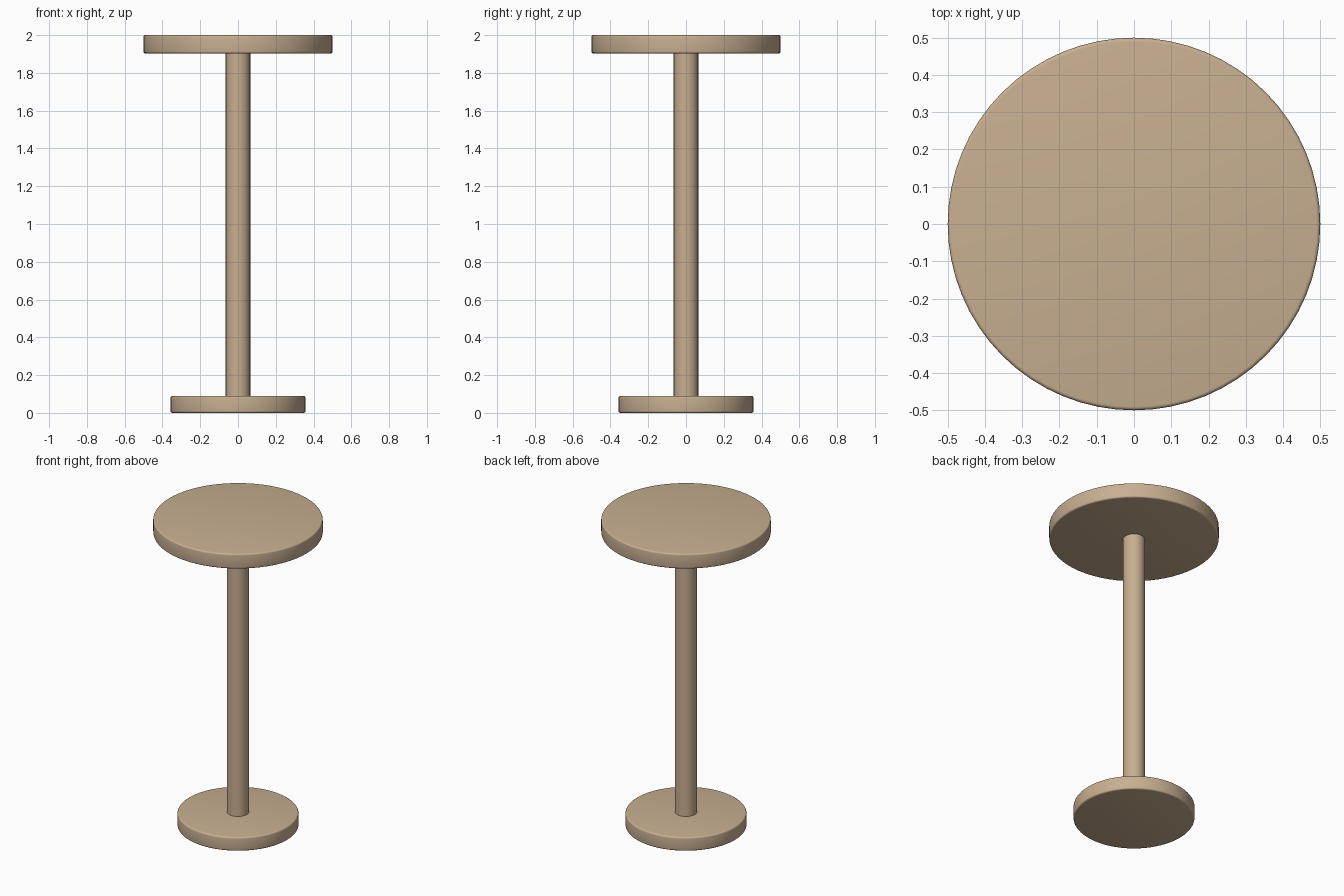
import bpy, bmesh, math

if "Cube" in bpy.data.objects:
    bpy.data.objects.remove(bpy.data.objects["Cube"])

wood = bpy.data.materials.new("light tan wood")
wood.diffuse_color = (0.578, 0.429, 0.283, 1.0)
wood.use_nodes = True
wood.node_tree.nodes["Principled BSDF"].inputs["Base Color"].default_value = wood.diffuse_color


def lathe(name, profile, sides=64):
    """Spin a closed (radius, height) profile around the z axis."""
    bm = bmesh.new()
    rings = []
    for r, z in profile:
        rings.append([bm.verts.new((r * math.cos(2 * math.pi * i / sides),
                                    r * math.sin(2 * math.pi * i / sides), z))
                      for i in range(sides)])
    for a, b in zip(rings, rings[1:]):
        for i in range(sides):
            j = (i + 1) % sides
            bm.faces.new((a[i], a[j], b[j], b[i]))
    bm.faces.new(rings[0][::-1])
    bm.faces.new(rings[-1])
    mesh = bpy.data.meshes.new(name)
    bm.to_mesh(mesh)
    bm.free()
    mesh.materials.append(wood)
    obj = bpy.data.objects.new(name, mesh)
    bpy.context.collection.objects.link(obj)
    bpy.ops.object.select_all(action='DESELECT')
    obj.select_set(True)
    bpy.context.view_layer.objects.active = obj
    bpy.ops.object.shade_smooth_by_angle(angle=math.radians(30))
    return obj


def disc(name, radius, z0, z1, edge=0.01, steps=4):
    """Flat disc with rounded rims."""
    arc = [math.pi / 2 * k / steps for k in range(steps + 1)]
    low = [(radius - edge + edge * math.sin(a), z0 + edge - edge * math.cos(a)) for a in arc]
    high = [(radius - edge + edge * math.cos(a), z1 - edge + edge * math.sin(a)) for a in arc]
    return lathe(name, low + high)


# round top, round foot and the post between them
disc("table_top", 0.50, 1.903, 2.0)
disc("base", 0.357, 0.0, 0.09)
lathe("post", [(0.065, 0.088), (0.065, 1.905)], 48)
